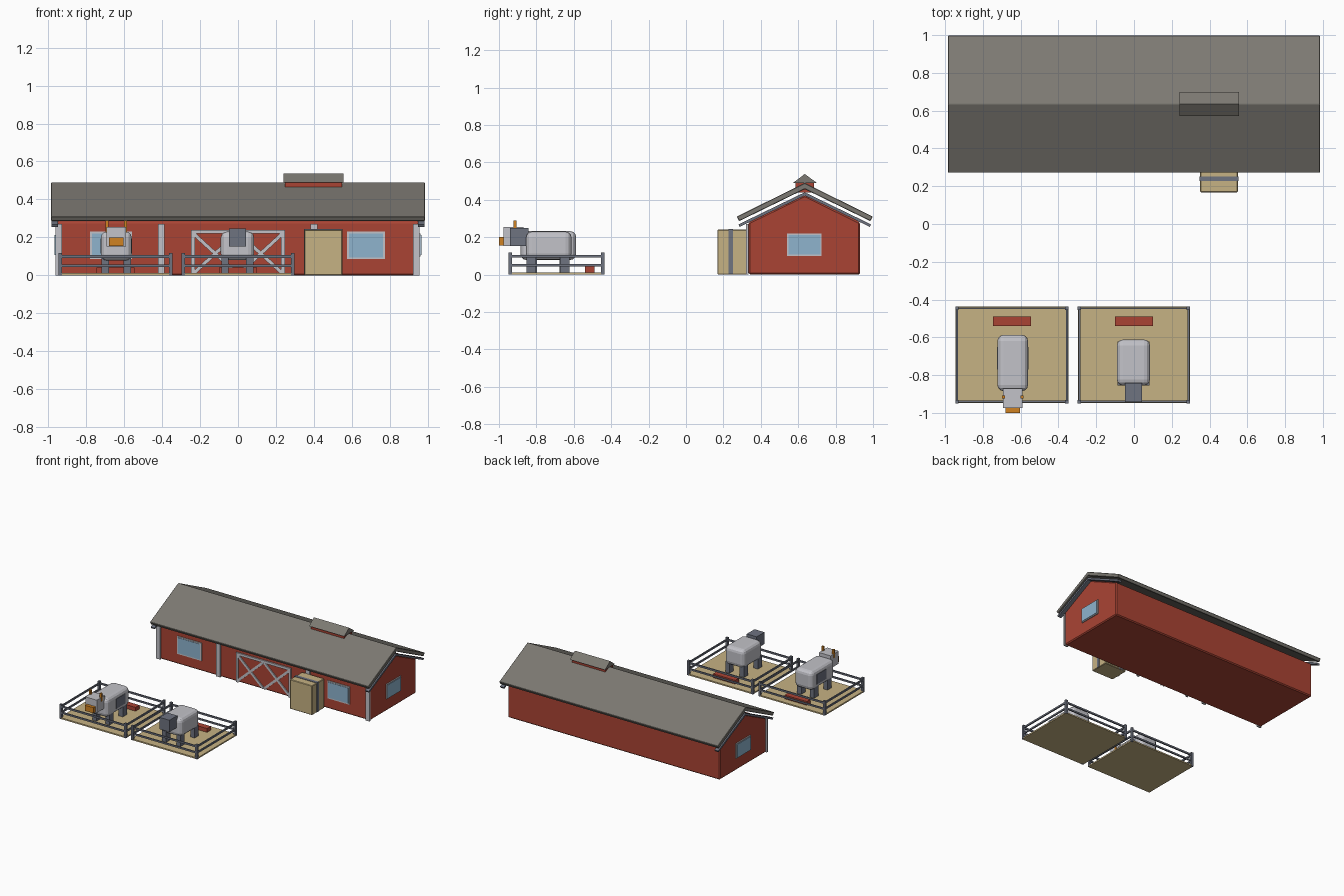
import bpy, bmesh, math
from mathutils import Matrix, Vector

cube = bpy.data.objects.get("Cube")
if cube:
    bpy.data.objects.remove(cube, do_unlink=True)


def material(name, rgb):
    linear = [((c / 255 + 0.055) / 1.055) ** 2.4 for c in rgb] + [1]
    m = bpy.data.materials.new(name)
    m.use_nodes = True
    m.diffuse_color = linear
    m.node_tree.nodes["Principled BSDF"].inputs["Base Color"].default_value = linear
    return m


RED = material("barn red", (170, 68, 52))
ROOF = material("roof grey", (124, 121, 114))
LIGHT = material("light grey", (194, 194, 200))
DARK = material("slate grey", (110, 115, 128))
TAN = material("straw tan", (198, 178, 131))
BLUE = material("window blue", (142, 180, 206))
ORANGE = material("orange", (208, 130, 34))


def finish(name, bm, mat, bevel=0, segments=1):
    bmesh.ops.recalc_face_normals(bm, faces=bm.faces)
    if bevel:
        bmesh.ops.bevel(bm, geom=bm.edges[:], offset=bevel, segments=segments,
                        profile=0.5, affect='EDGES', clamp_overlap=True)
    mesh = bpy.data.meshes.new(name)
    bm.to_mesh(mesh)
    bm.free()
    mesh.materials.append(mat)
    obj = bpy.data.objects.new(name, mesh)
    bpy.context.collection.objects.link(obj)
    return obj


def box(name, mat, x, y, z, bevel=0, segments=1):
    """Box spanning the (low, high) pairs x, y and z."""
    bm = bmesh.new()
    bmesh.ops.create_cube(bm, size=1)
    for v in bm.verts:
        v.co = [(r[0] + r[1]) / 2 + c * (r[1] - r[0]) for r, c in zip((x, y, z), v.co)]
    return finish(name, bm, mat, bevel, segments)


def prism(name, mat, profile, x, bevel=0):
    """Extrude a (y, z) outline along x."""
    bm = bmesh.new()
    face = bm.faces.new([bm.verts.new((x[0], y, z)) for y, z in profile])
    new = bmesh.ops.extrude_face_region(bm, geom=[face])["geom"]
    verts = [g for g in new if isinstance(g, bmesh.types.BMVert)]
    bmesh.ops.translate(bm, verts=verts, vec=(x[1] - x[0], 0, 0))
    return finish(name, bm, mat, bevel)


def bar(name, mat, start, end, y, width, depth):
    """Flat bar in the wall plane between two (x, z) points."""
    a, b = Vector((start[0], y, start[1])), Vector((end[0], y, end[1]))
    d = b - a
    bm = bmesh.new()
    bmesh.ops.create_cube(bm, size=1)
    place = Matrix.Translation((a + b) / 2) @ Matrix.Rotation(-math.atan2(d.z, d.x), 4, 'Y')
    bmesh.ops.transform(bm, matrix=place @ Matrix.Diagonal((d.length, depth, width, 1)), verts=bm.verts)
    return finish(name, bm, mat)


# Barn walls
FRONT, BACK, RIDGE, END = 0.335, 0.93, 0.635, 0.955
prism("barn_walls", RED, [(FRONT, 0), (BACK, 0), (BACK, 0.28), (RIDGE, 0.425), (FRONT, 0.28)],
      (-END, END), 0.008)


# Roof slabs and gable trim, each a sloped strip mirrored about the ridge
def gable_strip(name, mat, reach, top, drop, thick, x, bevel=0):
    lean = thick * 0.45
    outline = [(-reach, top - drop), (0, top), (reach, top - drop),
               (reach - lean, top - drop - thick * 0.8), (0, top - thick * 1.1),
               (lean - reach, top - drop - thick * 0.8)]
    prism(name, mat, [(RIDGE + y, z) for y, z in outline], x, bevel)


gable_strip("roof", ROOF, 0.364, 0.49, 0.18, 0.03, (-0.985, 0.985), 0.003)
for side, x in (("right", (-0.983, -0.95)), ("left", (0.95, 0.983))):
    gable_strip(side + "_gable_trim", DARK, 0.355, 0.44, 0.172, 0.016, x)

# Roof vent
box("vent_base", RED, (0.247, 0.548), (0.585, 0.685), (0.44, 0.495))
prism("vent_cap", ROOF, [(0.572, 0.49), (0.70, 0.49), (RIDGE, 0.538)], (0.24, 0.557))

# Front wall posts
for i, x in enumerate((-0.945, -0.405, 0.4, 0.94)):
    box(f"wall_post_{i + 1}", LIGHT, (x - 0.018, x + 0.018), (0.322, FRONT), (0, 0.27))

# Windows: a pale frame with a blue pane on it
for side, low, high in (("right", -0.78, -0.56), ("left", 0.575, 0.775)):
    box(f"front_{side}_window_frame", LIGHT, (low, high), (0.328, FRONT), (0.085, 0.23))
    box(f"front_{side}_window_pane", BLUE, (low + 0.01, high - 0.01), (0.325, 0.33), (0.095, 0.22))
for s in (-1, 1):
    name = "left" if s > 0 else "right"
    box(f"{name}_end_window_frame", LIGHT, sorted((s * 0.953, s * 0.963)), (0.54, 0.725), (0.1, 0.22))
    box(f"{name}_end_window_pane", BLUE, sorted((s * 0.96, s * 0.967)), (0.547, 0.718), (0.107, 0.213))

# Barn door frame and cross braces
for s in (-1, 1):
    name = "left" if s > 0 else "right"
    box(f"{name}_door_jamb", LIGHT, sorted((s * 0.228, s * 0.247)), (0.325, FRONT), (0, 0.24))
    for i, (a, b) in enumerate(((0.01, 0.22), (0.22, 0.01))):
        bar(f"{name}_door_brace_{i + 1}", LIGHT, (s * 0.005, a), (s * 0.235, b), 0.331, 0.019, 0.008)
box("door_top_rail", LIGHT, (-0.247, 0.247), (0.325, FRONT), (0.22, 0.24))

# Hay stack and its strap
box("hay_stack", TAN, (0.35, 0.55), (0.168, 0.325), (0, 0.24), 0.004)
box("hay_strap", DARK, (0.348, 0.552), (0.227, 0.252), (0.002, 0.243))


# Fenced pen with a trough
def pen(name, x0, x1):
    y0, y1 = -0.948, -0.438
    box(name + "_floor", TAN, (x0, x1), (y0, y1), (0, 0.011))
    box(name + "_trough", RED, ((x0 + x1) / 2 - 0.1, (x0 + x1) / 2 + 0.1), (-0.54, -0.49), (0.01, 0.042))
    inset, half, thin = 0.008, 0.009, 0.005
    xs, ys = (x0 + inset, x1 - inset), (y0 + inset, y1 - inset)
    for px in xs:
        for py in ys:
            box(name + "_fence_post", DARK, (px - half, px + half), (py - half, py + half), (0, 0.118))
    for low, high in ((0.043, 0.056), (0.092, 0.106)):
        for py in ys:
            box(name + "_long_rail", DARK, xs, (py - thin, py + thin), (low, high))
        for px in xs:
            box(name + "_side_rail", DARK, (px - thin, px + thin), ys, (low, high))


pen("right_pen", -0.945, -0.347)
pen("left_pen", -0.297, 0.296)


# Animals: rounded body on four legs
def body_and_legs(name, cx, half, y, z, rear, fore):
    box(name + "_body", LIGHT, (cx - half, cx + half), y, z, 0.032, 3)
    for s in (-1, 1):
        for py in (rear, fore):
            px = cx + s * (half - 0.023)
            box(name + "_leg", DARK, (px - 0.019, px + 0.019), (py - 0.026, py + 0.026), (0.011, 0.1))


# Horned animal
CX = -0.642
body_and_legs("cow", CX, 0.081, (-0.885, -0.587), (0.078, 0.232), -0.65, -0.822)
box("cow_head", LIGHT, (CX - 0.052, CX + 0.052), (-0.975, -0.87), (0.152, 0.255))
box("cow_muzzle", ORANGE, (CX - 0.039, CX + 0.039), (-1.0, -0.973), (0.155, 0.2))
for s in (-1, 1):
    hx, px = CX + s * 0.049, CX + s * 0.081
    box("cow_horn", ORANGE, (hx - 0.008, hx + 0.008), (-0.923, -0.907), (0.225, 0.29))
    box("cow_patch", DARK, (px - 0.003, px + 0.003), (-0.77, -0.65), (0.115, 0.195))

# Woolly animal
body_and_legs("sheep", -0.003, 0.088, (-0.855, -0.612), (0.08, 0.23), -0.648, -0.828)
box("sheep_head", DARK, (-0.048, 0.042), (-0.942, -0.842), (0.152, 0.248))
